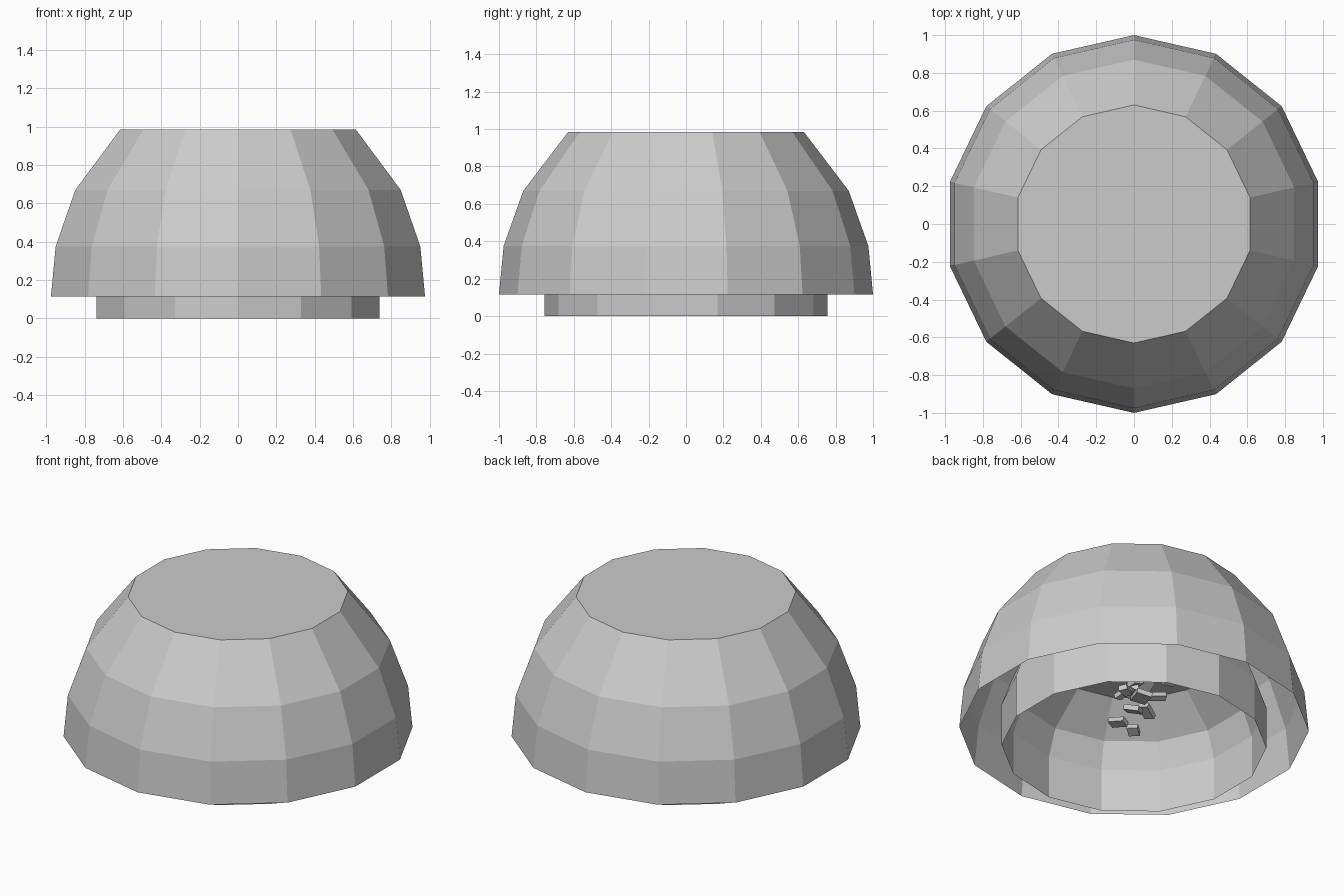
import bpy, bmesh, math, random
from mathutils import Euler, Matrix

cube = bpy.data.objects.get("Cube")
if cube:
    bpy.data.objects.remove(cube, do_unlink=True)

SIDES = 14

grey = bpy.data.materials.new("light_grey")
grey.use_nodes = True
COLOUR = (0.6, 0.6, 0.6, 1)
grey.diffuse_color = COLOUR
grey.node_tree.nodes["Principled BSDF"].inputs["Base Color"].default_value = COLOUR


def finish(bm, name):
    mesh = bpy.data.meshes.new(name)
    bm.to_mesh(mesh)
    bm.free()
    mesh.materials.append(grey)
    obj = bpy.data.objects.new(name, mesh)
    bpy.context.collection.objects.link(obj)
    return obj


def dome(name, profile):
    """Open-bottomed faceted shell with a flat top, from (radius, height) pairs."""
    bm = bmesh.new()
    rings = []
    for radius, z in profile:
        angles = [math.pi / 2 + math.tau * i / SIDES for i in range(SIDES)]
        rings.append([bm.verts.new((radius * math.cos(a), radius * math.sin(a), z))
                      for a in angles])
    for low, high in zip(rings, rings[1:]):
        for i in range(SIDES):
            j = (i + 1) % SIDES
            bm.faces.new((low[i], low[j], high[j], high[i]))
    bm.faces.new(rings[-1])
    return finish(bm, name)


# Outer shell, and a lower straight-based shell nested inside that pokes out below
dome("outer_dome", [(1.0, 0.115), (0.975, 0.375), (0.87, 0.67), (0.63, 0.985)])
dome("inner_dome", [(0.757, 0), (0.757, 0.27), (0.7, 0.43), (0.5, 0.605)])

# Jagged flat chunks hanging in a cone under the inner ceiling
random.seed(4)
CEILING, LOWEST, CHUNKS = 0.56, 0.1, 24
bm = bmesh.new()
for n in range(CHUNKS):
    height = LOWEST + (CEILING - LOWEST) * math.sqrt(n / CHUNKS)
    reach = random.uniform(0, 0.6) * height
    turn = random.uniform(0, math.tau)
    place = Matrix.Translation((reach * math.cos(turn), reach * math.sin(turn), height))
    tilt = Euler((random.uniform(-0.4, 0.4), random.uniform(-0.4, 0.4), turn)).to_matrix().to_4x4()
    shape = Matrix.Diagonal((random.uniform(0.06, 0.14), random.uniform(0.04, 0.1), 0.03, 1))
    bmesh.ops.create_cube(bm, size=1, matrix=place @ tilt @ shape)
finish(bm, "inner_fragments")
